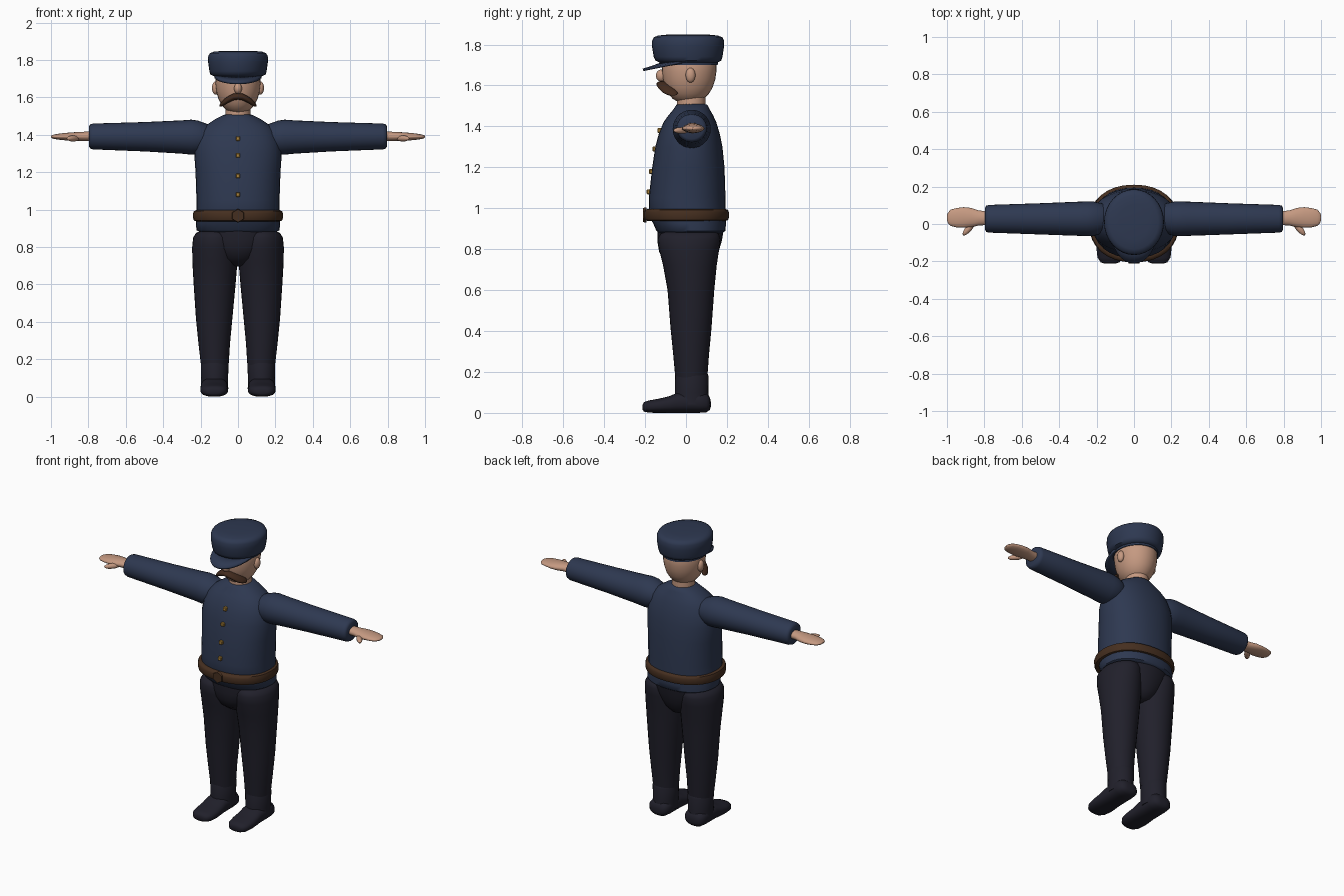
import bpy, bmesh, math
from mathutils import Vector, Matrix


def material(name, rgb):
    m = bpy.data.materials.new(name)
    m.diffuse_color = (*rgb, 1)
    return m


BLUE = material("navy cloth", (0.027, 0.040, 0.082))
DARK = material("dark trousers", (0.015, 0.0145, 0.024))
SKIN = material("skin", (0.56, 0.32, 0.22))
LEATHER = material("brown leather", (0.060, 0.028, 0.014))
HAIR = material("brown hair", (0.055, 0.024, 0.013))
GOLD = material("gold", (0.42, 0.23, 0.04))


def finish(name, bm, mat, mirror=False, angle=50):
    bmesh.ops.recalc_face_normals(bm, faces=bm.faces)
    me = bpy.data.meshes.new(name)
    bm.to_mesh(me)
    bm.free()
    me.materials.append(mat)
    ob = bpy.data.objects.new(name, me)
    bpy.context.collection.objects.link(ob)
    bpy.ops.object.select_all(action='DESELECT')
    ob.select_set(True)
    bpy.context.view_layer.objects.active = ob
    bpy.ops.object.shade_smooth_by_angle(angle=math.radians(angle))
    if mirror:
        ob.modifiers.new("Mirror", 'MIRROR').use_mirror_merge = False
    return ob


def loft(name, mat, axis, sections, mirror=False, n=28, power=1.0):
    """Skin oval rings; each section is (position, u min, u max, v min, v max)."""
    bm = bmesh.new()
    rings = []
    for t, u0, u1, v0, v1 in sections:
        ring = []
        for i in range(n):
            a = 2 * math.pi * i / n
            c, s = math.cos(a), math.sin(a)
            u = (u0 + u1) / 2 + (u1 - u0) / 2 * math.copysign(abs(c) ** power, c)
            v = (v0 + v1) / 2 + (v1 - v0) / 2 * math.copysign(abs(s) ** power, s)
            ring.append(bm.verts.new({'x': (t, u, v), 'y': (u, t, v), 'z': (u, v, t)}[axis]))
        rings.append(ring)
    for a, b in zip(rings, rings[1:]):
        for i in range(n):
            j = (i + 1) % n
            bm.faces.new((a[i], a[j], b[j], b[i]))
    bm.faces.new(rings[0])
    bm.faces.new(rings[-1])
    return finish(name, bm, mat, mirror)


def ball(name, mat, loc, size, mirror=False, rot=0):
    bm = bmesh.new()
    bmesh.ops.create_uvsphere(bm, u_segments=16, v_segments=10, radius=1)
    M = Matrix.Translation(loc) @ Matrix.Rotation(rot, 4, 'Z') @ Matrix.Diagonal((*size, 1))
    bmesh.ops.transform(bm, matrix=M, verts=bm.verts)
    return finish(name, bm, mat, mirror)


# Jacket body and hem
loft("jacket", BLUE, 'z', [
    (0.88, -.205, .205, -.135, .18), (0.89, -.222, .222, -.145, .193),
    (0.925, -.225, .225, -.16, .195), (0.96, -.222, .222, -.18, .195),
    (1.05, -.222, .222, -.182, .193), (1.20, -.227, .227, -.165, .188),
    (1.30, -.234, .234, -.15, .178), (1.36, -.225, .225, -.134, .166),
    (1.42, -.20, .20, -.11, .148), (1.455, -.165, .165, -.085, .132),
    (1.485, -.12, .12, -.06, .115), (1.505, -.08, .08, -.047, .105),
    (1.51, -.06, .06, -.035, .09)], n=32, power=.9)

# Belt with hexagonal buckle
loft("belt", LEATHER, 'z', [
    (0.937, -.222, .222, -.185, .19), (0.942, -.236, .236, -.2, .205),
    (0.955, -.24, .24, -.205, .21), (0.98, -.24, .24, -.205, .21),
    (0.992, -.236, .236, -.2, .205), (0.997, -.222, .222, -.185, .19)], n=32, power=.9)
bm = bmesh.new()
bmesh.ops.create_cone(bm, cap_ends=True, segments=6, radius1=.038, radius2=.034, depth=.018)
bmesh.ops.transform(bm, verts=bm.verts, matrix=Matrix.Translation((0, -.202, .967))
                    @ Matrix.Rotation(math.pi / 2, 4, 'X'))
finish("buckle", bm, LEATHER, angle=25)

# Jacket buttons
for z, y in ((1.38, -.128), (1.29, -.152), (1.18, -.169), (1.08, -.18)):
    bm = bmesh.new()
    bmesh.ops.create_cube(bm, size=.024)
    bmesh.ops.bevel(bm, geom=bm.edges[:], offset=.004, segments=1, affect='EDGES')
    bmesh.ops.translate(bm, verts=bm.verts, vec=(0, y, z))
    finish("button", bm, GOLD, angle=25)

# Sleeves with rounded shoulder and cuff ends
loft("sleeve", BLUE, 'x', [
    (0.12, -.02, .08, 1.34, 1.43), (0.17, -.05, .11, 1.31, 1.46),
    (0.215, -.064, .12, 1.295, 1.476), (0.25, -.065, .121, 1.294, 1.481),
    (0.30, -.063, .119, 1.299, 1.477), (0.50, -.056, .111, 1.311, 1.468),
    (0.775, -.046, .102, 1.322, 1.46), (0.79, -.042, .098, 1.327, 1.456),
    (0.797, -.03, .085, 1.338, 1.444)], mirror=True)

# Hands: flat mitten and thumb
loft("hand", SKIN, 'x', [
    (0.78, -.005, .068, 1.366, 1.418), (0.83, -.008, .072, 1.366, 1.416),
    (0.87, -.017, .086, 1.367, 1.414), (0.91, -.02, .09, 1.369, 1.411),
    (0.95, -.018, .085, 1.373, 1.407), (0.98, -.01, .077, 1.377, 1.402),
    (0.995, .005, .06, 1.382, 1.398), (1.0, .02, .045, 1.386, 1.394)],
    mirror=True, n=20)
ball("thumb", SKIN, (.882, -.022, 1.38), (.05, .017, .016), True, math.radians(-50))

# Trousers: hips and legs
loft("hips", DARK, 'z', [
    (0.695, -.03, .03, -.02, .07), (0.705, -.07, .07, -.06, .11),
    (0.74, -.12, .12, -.108, .14), (0.79, -.165, .165, -.132, .16),
    (0.84, -.195, .195, -.14, .175), (0.90, -.205, .205, -.14, .185)])
loft("leg", DARK, 'z', [
    (0.17, .05, .198, -.052, .104), (0.28, .043, .211, -.062, .112),
    (0.42, .03, .225, -.076, .125), (0.60, .013, .237, -.09, .138),
    (0.72, .003, .244, -.112, .15), (0.80, .003, .245, -.132, .162),
    (0.85, .01, .24, -.137, .168), (0.875, .025, .225, -.125, .16),
    (0.885, .05, .2, -.1, .14)], mirror=True)

# Boots: shaft and foot
loft("boot_shaft", DARK, 'z', [
    (0.04, .052, .2, -.06, .118), (0.10, .053, .197, -.054, .109),
    (0.18, .05, .199, -.053, .11), (0.192, .055, .194, -.048, .105)], mirror=True)
loft("boot_foot", DARK, 'y', [
    (-.212, .1, .155, .015, .04), (-.205, .078, .178, .006, .053),
    (-.18, .06, .195, .001, .061), (-.13, .053, .201, 0, .07),
    (-.08, .055, .2, 0, .082), (-.04, .056, .198, 0, .1),
    (.06, .056, .198, 0, .105), (.10, .062, .192, .003, .095),
    (.117, .08, .174, .015, .075), (.121, .1, .15, .03, .055)], mirror=True, power=.8)

# Head with neck, ears and nose
loft("neck", SKIN, 'z', [(1.48, -.068, .068, -.045, .095), (1.56, -.066, .066, -.045, .095)])
loft("head", SKIN, 'z', [
    (1.52, -.04, .04, -.04, .06), (1.535, -.066, .066, -.065, .088),
    (1.56, -.088, .088, -.088, .112), (1.59, -.104, .104, -.103, .13),
    (1.63, -.116, .116, -.113, .143), (1.67, -.121, .121, -.118, .149),
    (1.72, -.12, .12, -.118, .15), (1.76, -.10, .10, -.10, .13)])
ball("ear", SKIN, (.12, .022, 1.65), (.019, .024, .036), True)
ball("nose", SKIN, (0, -.12, 1.648), (.021, .027, .03))

# Drooping moustache
loft("moustache", HAIR, 'x', [
    (0, -.145, -.09, 1.588, 1.622), (.025, -.143, -.085, 1.584, 1.62),
    (.05, -.134, -.07, 1.572, 1.608), (.075, -.117, -.05, 1.556, 1.59),
    (.09, -.098, -.04, 1.55, 1.574), (.1, -.078, -.05, 1.55, 1.558)],
    mirror=True, n=16)

# Cap: band, crown and visor
loft("cap_band", BLUE, 'z', [(1.70, -.126, .126, -.128, .155),
                             (1.75, -.128, .128, -.132, .158)])
loft("cap_crown", BLUE, 'z', [
    (1.712, -.125, .125, -.13, .155), (1.722, -.148, .148, -.15, .172),
    (1.74, -.153, .153, -.158, .178), (1.79, -.16, .16, -.166, .186),
    (1.82, -.159, .159, -.165, .185), (1.836, -.151, .151, -.157, .177),
    (1.844, -.13, .13, -.135, .155), (1.849, -.08, .08, -.085, .105)], n=32)
bm = bmesh.new()
rows = []
for i in range(17):
    a = math.pi * (i / 16 - .5)
    s, c = math.sin(a), math.cos(a)
    rows.append([bm.verts.new((x * s, -.02 - y * c, 1.714 - d * c))
                 for x, y, d in ((.112, .09, .004), (.122, .14, .022), (.126, .19, .038))])
for p, q in zip(rows, rows[1:]):
    for k in range(2):
        bm.faces.new((p[k], q[k], q[k + 1], p[k + 1]))
visor = finish("cap_visor", bm, BLUE)
solid = visor.modifiers.new("Thickness", 'SOLIDIFY')
solid.thickness = .012
solid.offset = 0
